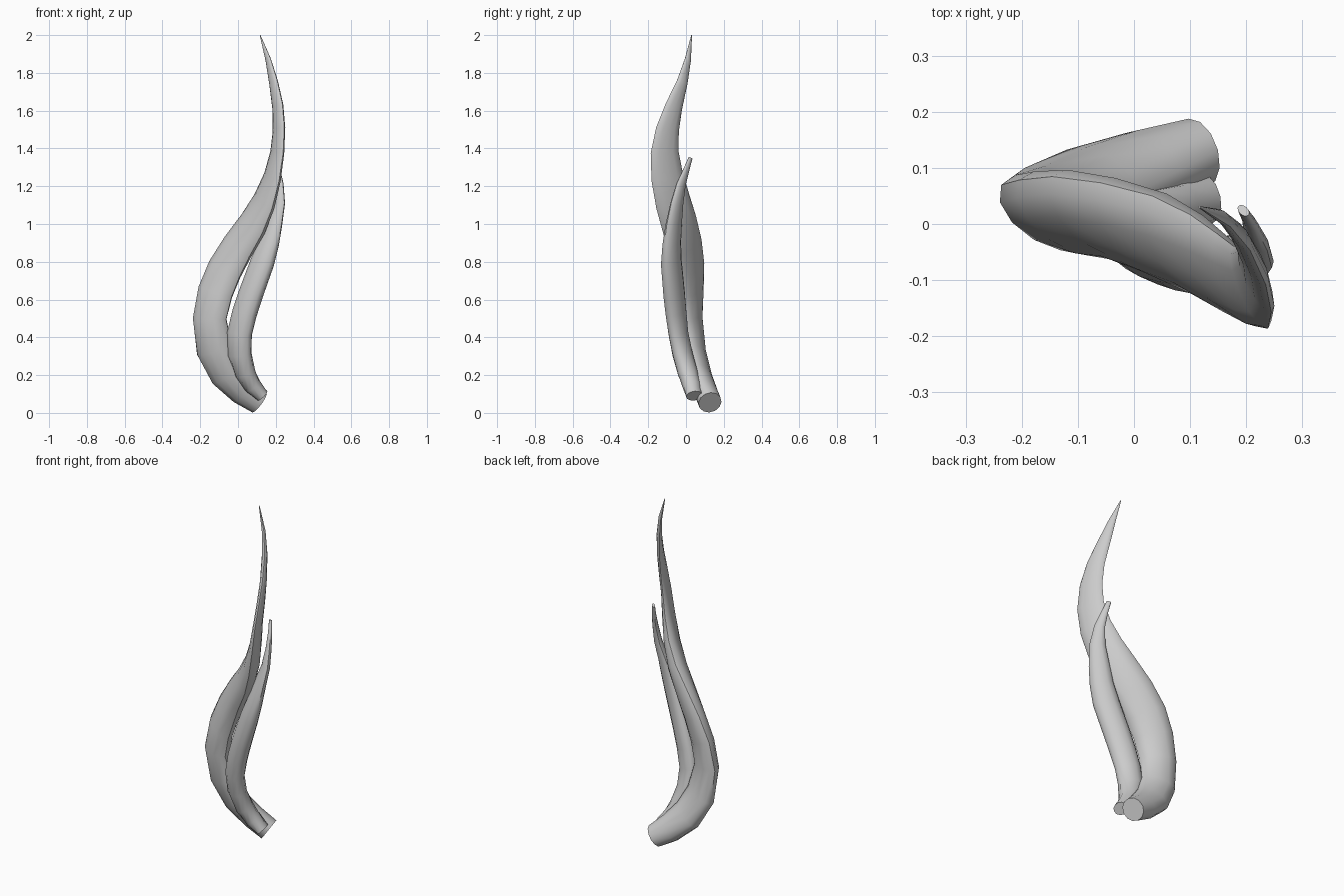
import bpy, bmesh, math
from mathutils import Vector

SIDES = 12


def lock(name, keys):
    """Loft elliptical sections: x, y, z, half width, half thickness, width direction in degrees."""
    bm = bmesh.new()
    pts = [Vector(k[:3]) for k in keys]
    rings = []
    for i, (p, k) in enumerate(zip(pts, keys)):
        t = (pts[min(i + 1, len(pts) - 1)] - pts[max(i - 1, 0)]).normalized()
        ang = math.radians(k[5])
        u = Vector((math.cos(ang), math.sin(ang), 0))
        u = (u - t * u.dot(t)).normalized()
        v = t.cross(u)
        ring = []
        for s in range(SIDES):
            w = 2 * math.pi * s / SIDES
            ring.append(bm.verts.new(p + u * k[3] * math.cos(w) + v * k[4] * math.sin(w)))
        rings.append(ring)
    for a, b in zip(rings, rings[1:]):
        for s in range(SIDES):
            n = (s + 1) % SIDES
            bm.faces.new((a[s], a[n], b[n], b[s]))
    bm.faces.new(rings[0][::-1])
    bm.faces.new(rings[-1])
    me = bpy.data.meshes.new(name)
    bm.to_mesh(me)
    bm.free()
    ob = bpy.data.objects.new(name, me)
    bpy.context.collection.objects.link(ob)
    bpy.ops.object.select_all(action='DESELECT')
    ob.select_set(True)
    bpy.context.view_layer.objects.active = ob
    bpy.ops.object.shade_smooth_by_angle(angle=math.radians(50))
    return ob


# Large lock: sweeps left from the root, then twists up to a fine tip
lock("large_lock", [
    (.113, .127, .055, .065, .062, 175),
    (.030, .103, .115, .083, .062, 170),
    (-.060, .070, .205, .098, .060, 165),
    (-.125, .040, .330, .102, .057, 160),
    (-.150, .020, .500, .100, .056, 150),
    (-.120, .018, .640, .108, .056, 147),
    (-.070, .015, .760, .112, .055, 143),
    (.000, -.005, .880, .112, .055, 136),
    (.080, -.035, 1.00, .110, .052, 128),
    (.140, -.070, 1.12, .103, .042, 120),
    (.183, -.100, 1.25, .092, .030, 115),
    (.208, -.113, 1.38, .080, .022, 113),
    (.217, -.098, 1.50, .067, .020, 114),
    (.211, -.065, 1.62, .052, .018, 118),
    (.188, -.020, 1.75, .035, .015, 125),
    (.160, .010, 1.87, .020, .010, 130),
    (.117, .030, 2.00, .002, .002, 135),
])

# Small lock: lies along the front of the large one
lock("small_lock", [
    (.130, .045, .090, .045, .035, 100),
    (.080, .032, .140, .050, .046, 120),
    (.038, .010, .210, .060, .050, 140),
    (.008, -.018, .310, .070, .048, 150),
    (.008, -.040, .420, .072, .046, 150),
    (.035, -.053, .530, .073, .048, 147),
    (.068, -.063, .630, .073, .048, 145),
    (.130, -.078, .800, .072, .044, 145),
    (.163, -.075, .900, .064, .037, 143),
    (.188, -.065, 1.00, .056, .030, 140),
    (.215, -.048, 1.11, .043, .022, 135),
    (.218, -.026, 1.21, .030, .016, 130),
    (.207, .003, 1.29, .019, .011, 130),
    (.195, .024, 1.35, .013, .008, 135),
])
